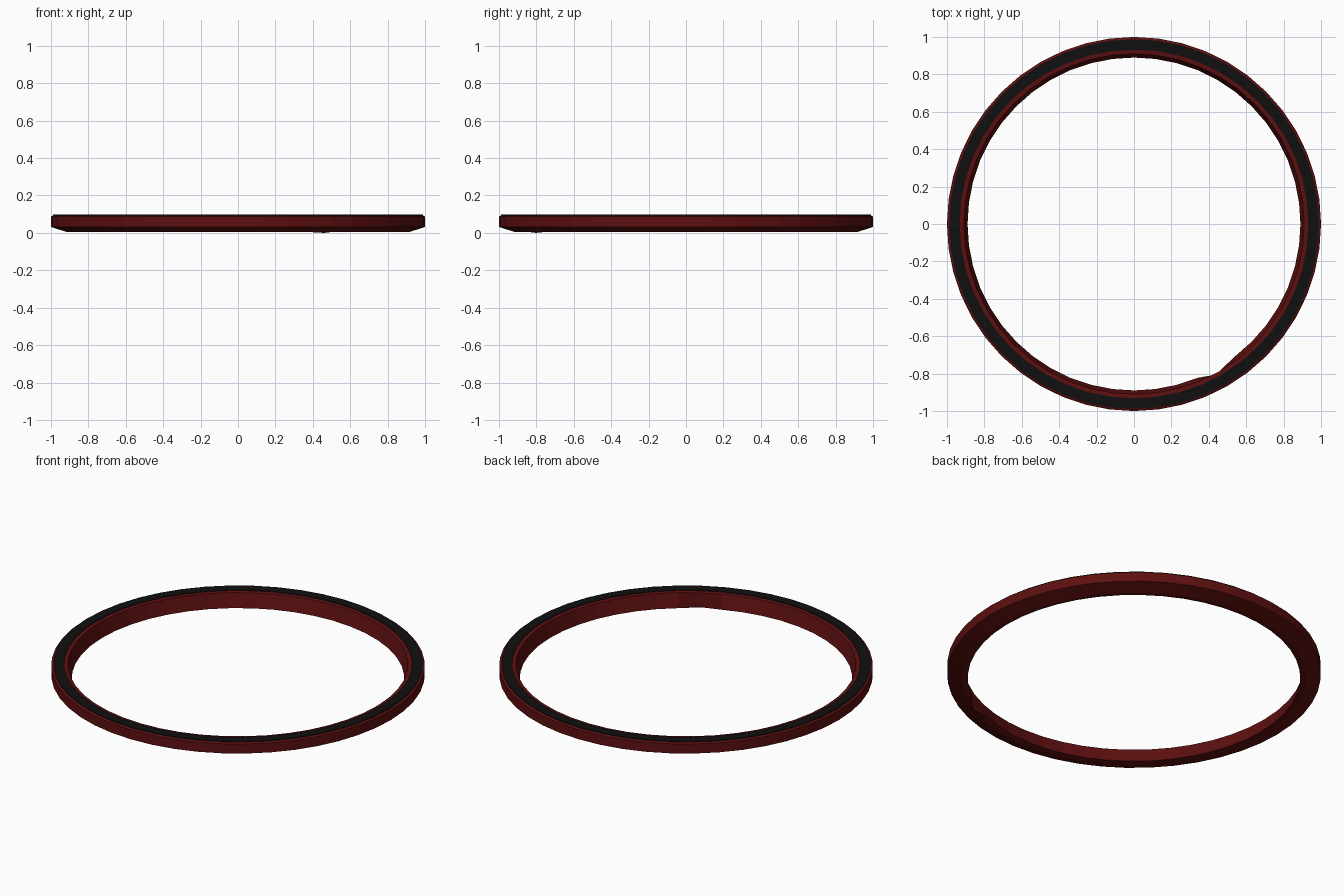
import bpy, bmesh
from math import cos, sin, pi, radians
from mathutils import Vector

if "Cube" in bpy.data.objects:
    bpy.data.objects.remove(bpy.data.objects["Cube"])

SEGMENTS = 48


def material(name, rgb):
    m = bpy.data.materials.new(name)
    m.diffuse_color = (*rgb, 1)
    m.use_nodes = True
    m.node_tree.nodes["Principled BSDF"].inputs["Base Color"].default_value = m.diffuse_color
    return m


def lathe(name, profile, mat, tweak=None):
    """Sweep a closed (radius, z) profile around the z axis."""
    bm = bmesh.new()
    rings = []
    for i in range(SEGMENTS):
        a = 2 * pi * i / SEGMENTS
        rings.append([bm.verts.new((r * cos(a), r * sin(a), z)) for r, z in profile])
    n = len(profile)
    for i in range(SEGMENTS):
        p, q = rings[i], rings[(i + 1) % SEGMENTS]
        for j in range(n):
            k = (j + 1) % n
            bm.faces.new((p[j], q[j], q[k], p[k]))
    if tweak:
        tweak(rings)
    bmesh.ops.recalc_face_normals(bm, faces=bm.faces)
    me = bpy.data.meshes.new(name)
    bm.to_mesh(me)
    bm.free()
    me.materials.append(mat)
    ob = bpy.data.objects.new(name, me)
    bpy.context.collection.objects.link(ob)
    return ob


# the small dent on the lower inner edge, at -60 degrees
def dent(rings):
    a = radians(-60)
    ring = rings[round(300 / 360 * SEGMENTS)]
    ring[0].co = Vector((0.925 * cos(a), 0.925 * sin(a), 0.0))


red = material("dark_red", (0.11, 0.005, 0.005))
black = material("black", (0.005, 0.005, 0.005))

# red ring: inner bottom, bottom, chamfer, outer wall, rim, inner lip
lathe("ring_body", [(0.89, 0.01), (0.92, 0.006), (1.0, 0.032),
                    (1.0, 0.088), (0.988, 0.094), (0.93, 0.094),
                    (0.91, 0.092)], red, dent)

# black band on the top face
lathe("top_band", [(0.932, 0.09), (0.988, 0.09), (0.988, 0.098), (0.932, 0.098)], black)
